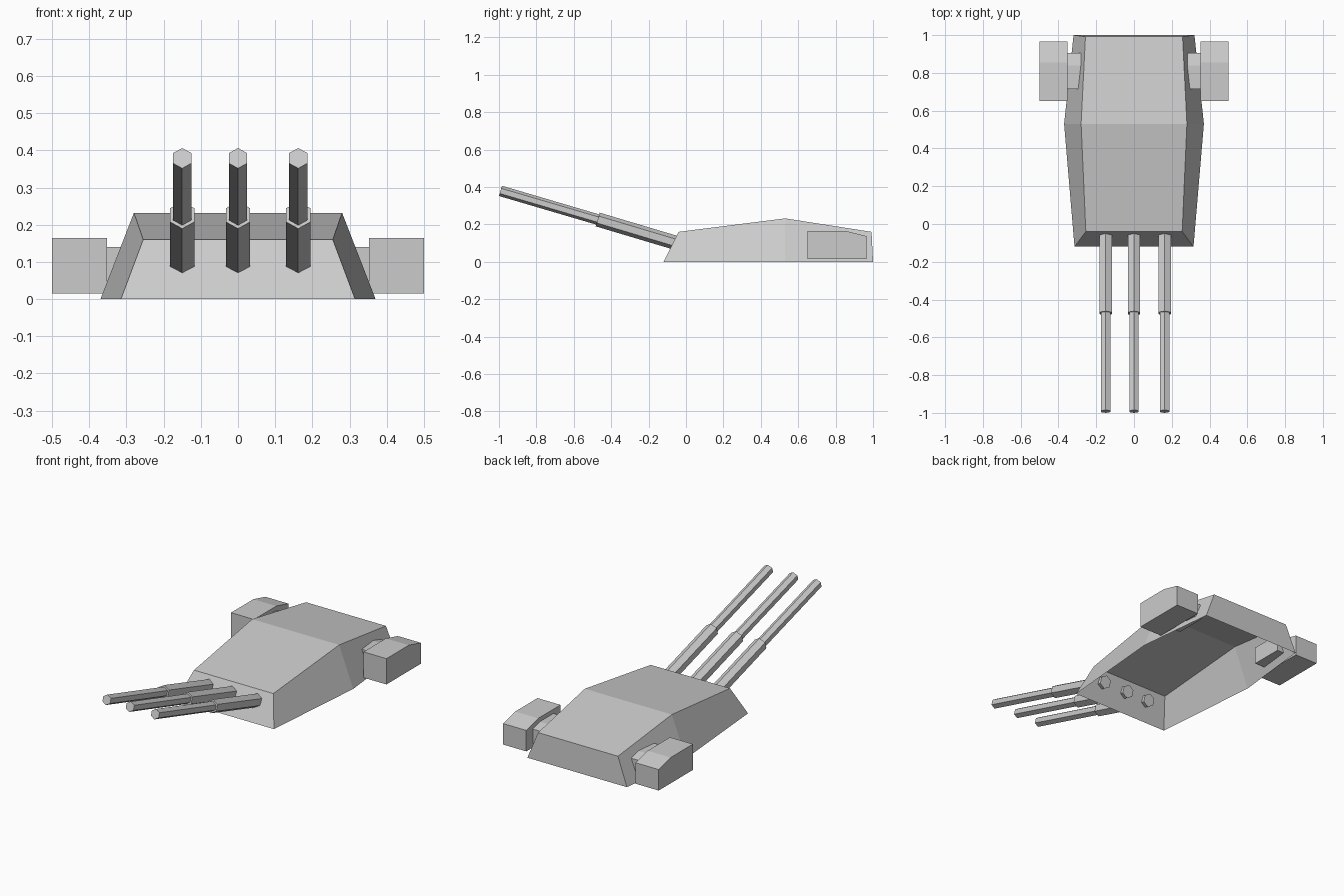
import bpy, bmesh
from math import pi
from mathutils import Vector

if "Cube" in bpy.data.objects:
    bpy.data.objects.remove(bpy.data.objects["Cube"])


def finish(bm, name):
    bmesh.ops.recalc_face_normals(bm, faces=bm.faces[:])
    me = bpy.data.meshes.new(name)
    bm.to_mesh(me)
    bm.free()
    ob = bpy.data.objects.new(name, me)
    bpy.context.collection.objects.link(ob)
    return ob


# Turret shell, open underneath: (y_bottom, y_top, half_bottom, half_top, z_top)
sections = [(-0.12, -0.04, 0.315, 0.255, 0.16),
            (0.53, 0.53, 0.37, 0.28, 0.232),
            (1.0, 0.992, 0.32, 0.257, 0.16)]
bm = bmesh.new()
rings = [[bm.verts.new(p) for p in ((-xb, yb, 0), (-xt, yt, z), (xt, yt, z), (xb, yb, 0))]
         for yb, yt, xb, xt, z in sections]
for a, b in zip(rings, rings[1:]):
    for i in range(3):
        bm.faces.new((a[i], a[i + 1], b[i + 1], b[i]))
bm.faces.new(rings[0])
bm.faces.new(rings[-1])
finish(bm, "turret_shell")


def prism(name, profile, x0, x1):
    """Extrude a (y, z) profile along x."""
    bm = bmesh.new()
    face = bm.faces.new([bm.verts.new((x0, y, z)) for y, z in profile])
    ext = bmesh.ops.extrude_face_region(bm, geom=[face])
    moved = [v for v in ext["geom"] if isinstance(v, bmesh.types.BMVert)]
    bmesh.ops.translate(bm, verts=moved, vec=(x1 - x0, 0, 0))
    # the source face must remain as the end cap
    if not face.is_valid:
        bmesh.ops.holes_fill(bm, edges=bm.edges[:], sides=0)
    return finish(bm, name)


# Rangefinder hoods and their necks on both sides
hood = [(0.65, 0.015), (0.965, 0.015), (0.965, 0.137), (0.855, 0.165), (0.65, 0.165)]
neck = [(0.715, 0.04), (0.905, 0.04), (0.905, 0.122), (0.84, 0.14), (0.715, 0.14)]
for side, s in (("left", -1), ("right", 1)):
    prism(side + "_rangefinder_hood", hood, s * 0.352, s * 0.5)
    prism(side + "_rangefinder_neck", neck, s * 0.27, s * 0.355)


def hex_tube(name, x, start, end, r):
    """Six-sided rod between two (y, z) points, corner pointing up."""
    a, b = Vector((x, *start)), Vector((x, *end))
    bm = bmesh.new()
    bmesh.ops.create_cone(bm, cap_ends=True, segments=6, radius1=r, radius2=r,
                          depth=(b - a).length)
    ob = finish(bm, name)
    ob.location = (a + b) / 2
    d = b - a
    ob.rotation_euler = (pi / 2 - Vector((-d.y, d.z)).angle(Vector((1, 0))), 0, 0)
    return ob


# Three raised gun barrels: thick sleeve and thin muzzle
for i, x in enumerate((-0.15, 0.0, 0.162), 1):
    hex_tube(f"barrel_sleeve_{i}", x, (-0.05, 0.1), (-0.472, 0.226), 0.038)
    hex_tube(f"barrel_muzzle_{i}", x, (-0.46, 0.2225), (-0.992, 0.379), 0.0285)
